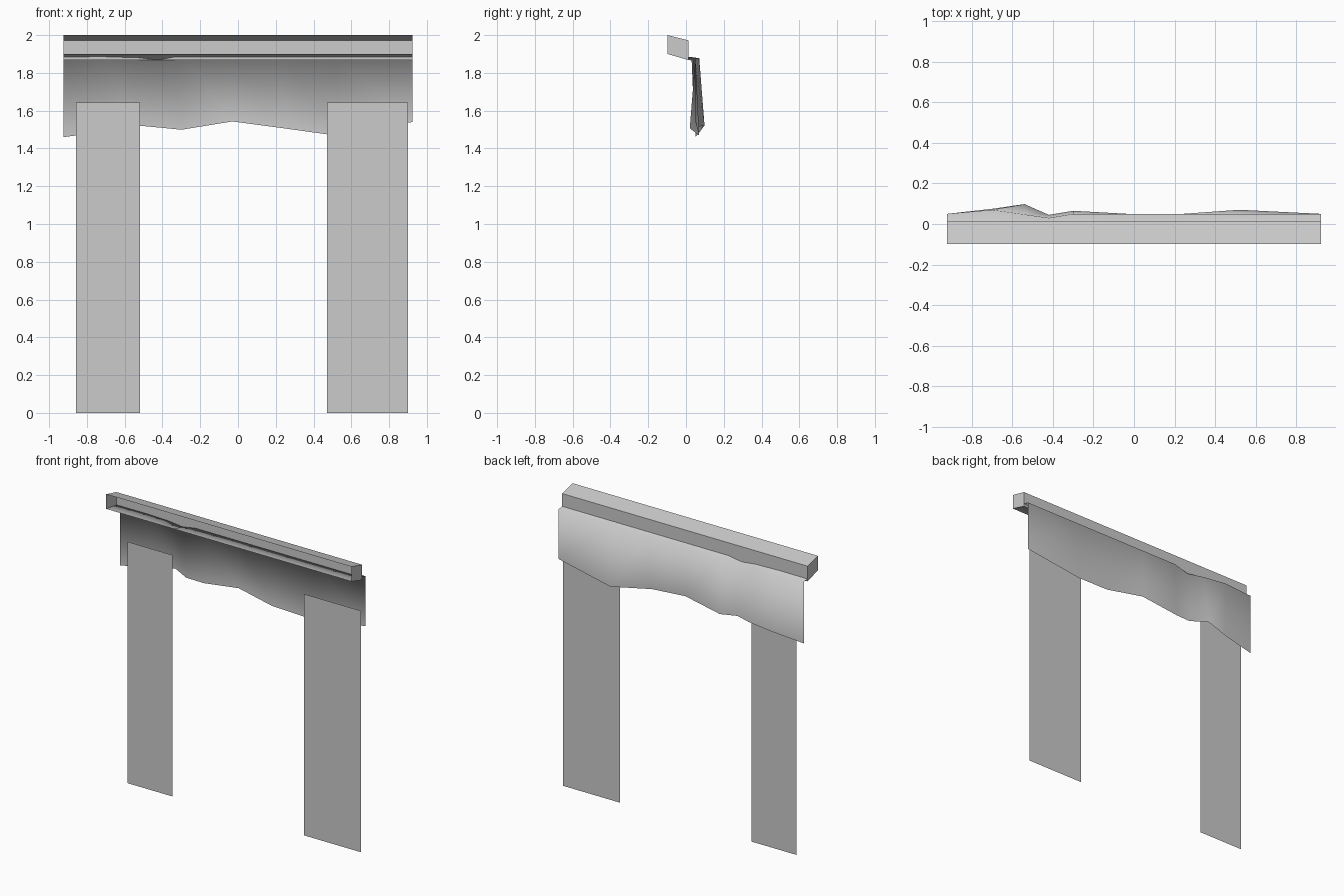
import bpy
import bmesh

cube = bpy.data.objects.get("Cube")
if cube:
    bpy.data.objects.remove(cube, do_unlink=True)

# One plain grey for everything
grey = bpy.data.materials.new("plain_grey")
grey.use_nodes = True
GREY = (0.6, 0.6, 0.6, 1)
grey.diffuse_color = GREY
grey.node_tree.nodes["Principled BSDF"].inputs["Base Color"].default_value = GREY

HALF = 0.923                  # half width of the rail
FRONT, BACK = -0.098, 0.013   # rail depth


def add_object(name, bm, smooth=False):
    mesh = bpy.data.meshes.new(name)
    for f in bm.faces:
        f.smooth = smooth
    bm.to_mesh(mesh)
    bm.free()
    mesh.materials.append(grey)
    obj = bpy.data.objects.new(name, mesh)
    bpy.context.collection.objects.link(obj)
    return obj


def loft(name, rows, smooth=False, caps=None):
    """Skin a grid of points, row to row; caps close the row ends."""
    bm = bmesh.new()
    grid = [[bm.verts.new(p) for p in row] for row in rows]
    for a, b in zip(grid, grid[1:]):
        for i in range(len(a) - 1):
            bm.faces.new((a[i], a[i + 1], b[i + 1], b[i]))
    if caps:
        for row in (grid[0], grid[-1]):
            bm.faces.new(row)
    return add_object(name, bm, smooth)


# Rail: sloped top, back wall and end caps, open at the front and below
section = [(FRONT, 2.0), (BACK, 1.972), (BACK, 1.868), (FRONT, 1.9)]
bm = bmesh.new()
ends = [[bm.verts.new((x, y, z)) for y, z in section] for x in (-HALF, HALF)]
for i in range(2):
    bm.faces.new((ends[0][i], ends[1][i], ends[1][i + 1], ends[0][i + 1]))
bm.faces.new(ends[0])
bm.faces.new(ends[1][::-1])
add_object("rail", bm)

# Valance: sheet from the rail's lower front edge, folding down into wavy cloth
# columns: x, top y, top z, bottom y, bottom z
folds = [
    (-HALF, 0.05, 1.88, 0.05, 1.46),
    (-0.7, 0.07, 1.878, 0.075, 1.49),
    (-0.54, 0.047, 1.876, 0.098, 1.522),
    (-0.42, 0.03, 1.865, 0.045, 1.511),
    (-0.3, 0.05, 1.88, 0.065, 1.499),
    (-0.03, 0.05, 1.88, 0.05, 1.543),
    (0.24, 0.05, 1.88, 0.02, 1.507),
    (0.52, 0.05, 1.88, 0.07, 1.468),
    (HALF, 0.05, 1.88, 0.05, 1.54),
]
loft("valance", [[(x, FRONT, 1.9), (x, ty, tz), (x, by, bz)]
                 for x, ty, tz, by, bz in folds], smooth=True)

# Flat hanging side panels
for name, x0, x1 in (("right_panel", -0.857, -0.518), ("left_panel", 0.471, 0.9)):
    loft(name, [[(x, 0.038, 0), (x, 0.038, 1.642)] for x in (x0, x1)])
